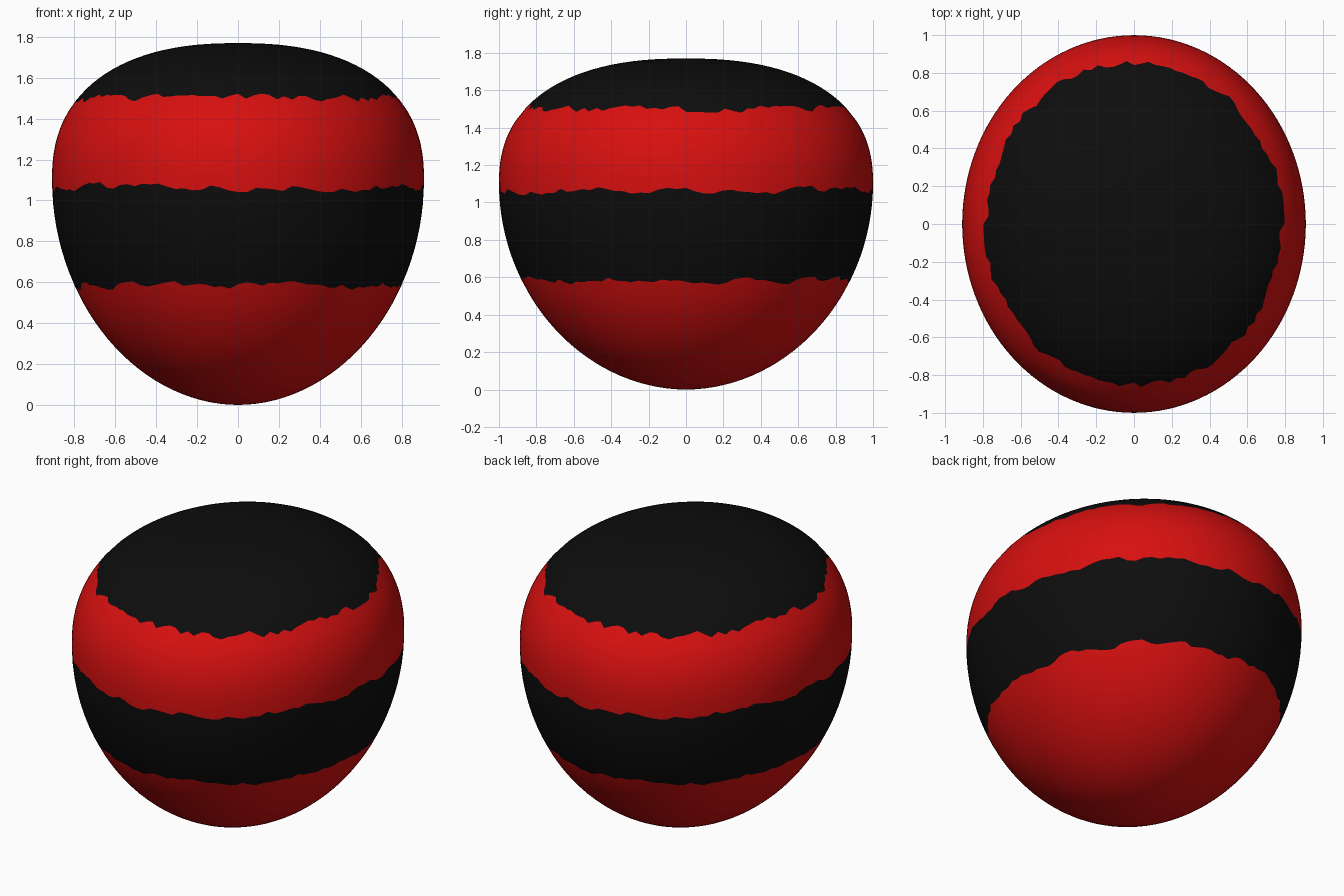
import bpy, bmesh, math, random

if "Cube" in bpy.data.objects:
    bpy.data.objects.remove(bpy.data.objects["Cube"])

random.seed(4)
SEG = 128                         # points around each ring
RX, RY = 0.91, 1.0                # half widths
MID, TOP = 1.10, 1.77             # widest height, full height
BANDS = [0.585, 1.065, 1.50]      # heights where the colour changes


def material(name, rgb):
    m = bpy.data.materials.new(name)
    m.diffuse_color = (*rgb, 1)
    m.use_nodes = True
    m.node_tree.nodes["Principled BSDF"].inputs["Base Color"].default_value = m.diffuse_color
    return m


def width(z):
    """Relative width of the body at height z."""
    if z > MID:
        t, n = (z - MID) / (TOP - MID), 2.36
    else:
        t, n = (MID - z) / MID, 1.97
    return max(0.0, 1 - t ** n) ** (1 / n)


# Ring heights: dense towards the poles, with one ring on each colour border
heights = []
for i in range(1, 60):
    a = math.radians(-90 + 3 * i)
    s = math.sin(a)
    z = MID + s * (TOP - MID if s > 0 else MID)
    if all(abs(z - b) > 0.04 for b in BANDS):
        heights.append(z)
heights = sorted(heights + BANDS)

bm = bmesh.new()
rings = []
for z in heights:
    # Ragged borders, repeated on the opposite side
    rag = [0.0] * (SEG // 2)
    if z in BANDS:
        level = 0.0
        for k in range(SEG // 2):
            level = 0.55 * level + random.uniform(-0.016, 0.016)
            rag[k] = max(-0.025, min(0.025, level))
    ring = []
    for k in range(SEG):
        a = 2 * math.pi * k / SEG
        h = z + rag[k % (SEG // 2)]
        w = width(h)
        ring.append(bm.verts.new((RX * w * math.cos(a), RY * w * math.sin(a), h)))
    rings.append(ring)

# Skin between rings, coloured by band
for j in range(len(rings) - 1):
    band = sum(heights[j] >= b for b in BANDS)
    for k in range(SEG):
        n = (k + 1) % SEG
        f = bm.faces.new((rings[j][k], rings[j][n], rings[j + 1][n], rings[j + 1][k]))
        f.material_index = band % 2

# Closed poles
for ring, z, mat in ((rings[0], 0.0, 0), (rings[-1], TOP, 1)):
    pole = bm.verts.new((0, 0, z))
    for k in range(SEG):
        f = bm.faces.new((ring[k], ring[(k + 1) % SEG], pole))
        f.material_index = mat

bmesh.ops.recalc_face_normals(bm, faces=bm.faces)
mesh = bpy.data.meshes.new("striped_body")
bm.to_mesh(mesh)
bm.free()
mesh.materials.append(material("red", (0.68, 0.005, 0.005)))
mesh.materials.append(material("black", (0.004, 0.004, 0.004)))
mesh.shade_smooth()
body = bpy.data.objects.new("striped_body", mesh)
bpy.context.collection.objects.link(body)
